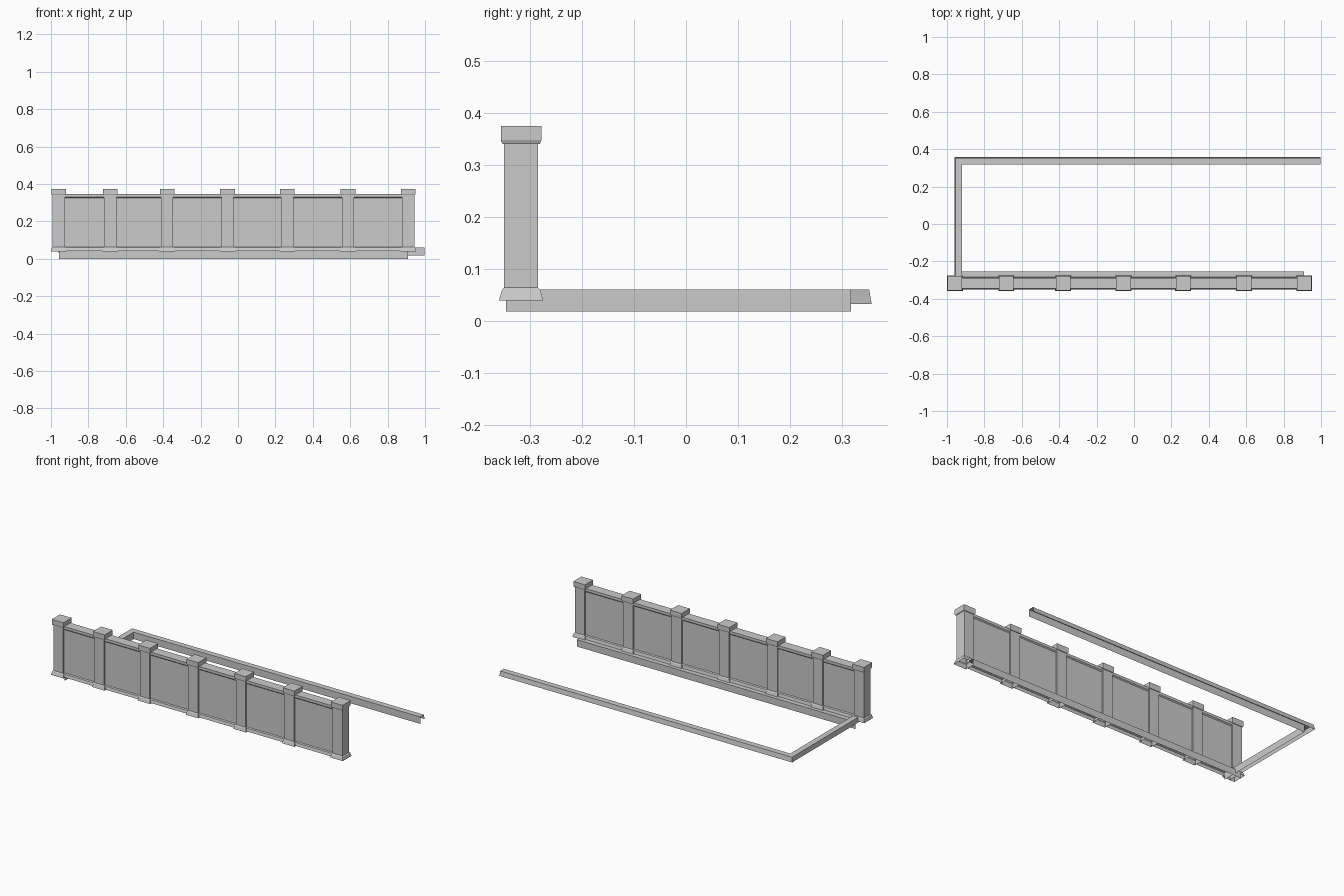
import bpy
import bmesh

default = bpy.data.objects.get("Cube")
if default:
    bpy.data.objects.remove(default, do_unlink=True)

stone = bpy.data.materials.new("grey_stone")
stone.use_nodes = True
GREY = (0.6, 0.6, 0.6, 1)
stone.diffuse_color = GREY
stone.node_tree.nodes["Principled BSDF"].inputs["Base Color"].default_value = GREY

WALL_Y = -0.317
POST_X = [-0.958, -0.683, -0.379, -0.056, 0.263, 0.588, 0.910]


def finish(name, bm):
    mesh = bpy.data.meshes.new(name)
    bm.to_mesh(mesh)
    bm.free()
    mesh.materials.append(stone)
    obj = bpy.data.objects.new(name, mesh)
    bpy.context.collection.objects.link(obj)
    return obj


def stacked_post(name, x, levels):
    """Square rings of (half width, height), open below and closed on top."""
    bm = bmesh.new()
    rings = []
    for h, z in levels:
        corners = [(-h, -h), (h, -h), (h, h), (-h, h)]
        rings.append([bm.verts.new((x + a, WALL_Y + b, z)) for a, b in corners])
    for low, high in zip(rings, rings[1:]):
        for i in range(4):
            j = (i + 1) % 4
            bm.faces.new((low[i], low[j], high[j], high[i]))
    bm.faces.new(rings[-1])
    return finish(name, bm)


def sheet_run(name, starts, ends):
    """Folded sheet drawn between two matching edge profiles."""
    bm = bmesh.new()
    a = [bm.verts.new(p) for p in starts]
    b = [bm.verts.new(p) for p in ends]
    for i in range(len(a) - 1):
        bm.faces.new((a[i], a[i + 1], b[i + 1], b[i]))
    return finish(name, bm)


# Posts with flared foot, shaft and chamfered cap
post_levels = [(0.0425, 0.039), (0.037, 0.059), (0.0325, 0.064), (0.0325, 0.340),
               (0.036, 0.340), (0.039, 0.347), (0.039, 0.374)]
for n, x in enumerate(POST_X):
    stacked_post(f"post_{n + 1}", x, post_levels)

# Wall bays with skirting, recessed panel and top rail
half_profile = [(0.034, 0.042), (0.030, 0.060), (0.023, 0.064), (0.023, 0.325),
                (0.029, 0.331), (0.029, 0.347)]
outline = ([(WALL_Y - d, z) for d, z in half_profile]
           + [(WALL_Y + d, z) for d, z in reversed(half_profile)])
for n, (x0, x1) in enumerate(zip(POST_X, POST_X[1:])):
    sheet_run(f"wall_bay_{n + 1}",
              [(x0 + 0.03, y, z) for y, z in outline],
              [(x1 - 0.03, y, z) for y, z in outline])

# Ledge running beneath the wall
sheet_run("front_ledge",
          [(-0.957, -0.254, 0), (-0.957, -0.254, 0.042), (-0.957, -0.291, 0.042)],
          [(0.908, -0.254, 0), (0.908, -0.254, 0.042), (0.908, -0.291, 0.042)])

# Side and back kerbs: inner face, top and sloping outer lip, mitred at the corner
kerb = [(0, 0.018), (0, 0.060), (0.035, 0.060), (0.040, 0.032)]
corner = [(-0.920 - d, 0.317 + d, z) for d, z in kerb]
sheet_run("side_kerb", [(-0.920 - d, -0.346, z) for d, z in kerb], corner)
sheet_run("back_kerb", corner, [(0.998, 0.317 + d, z) for d, z in kerb])
